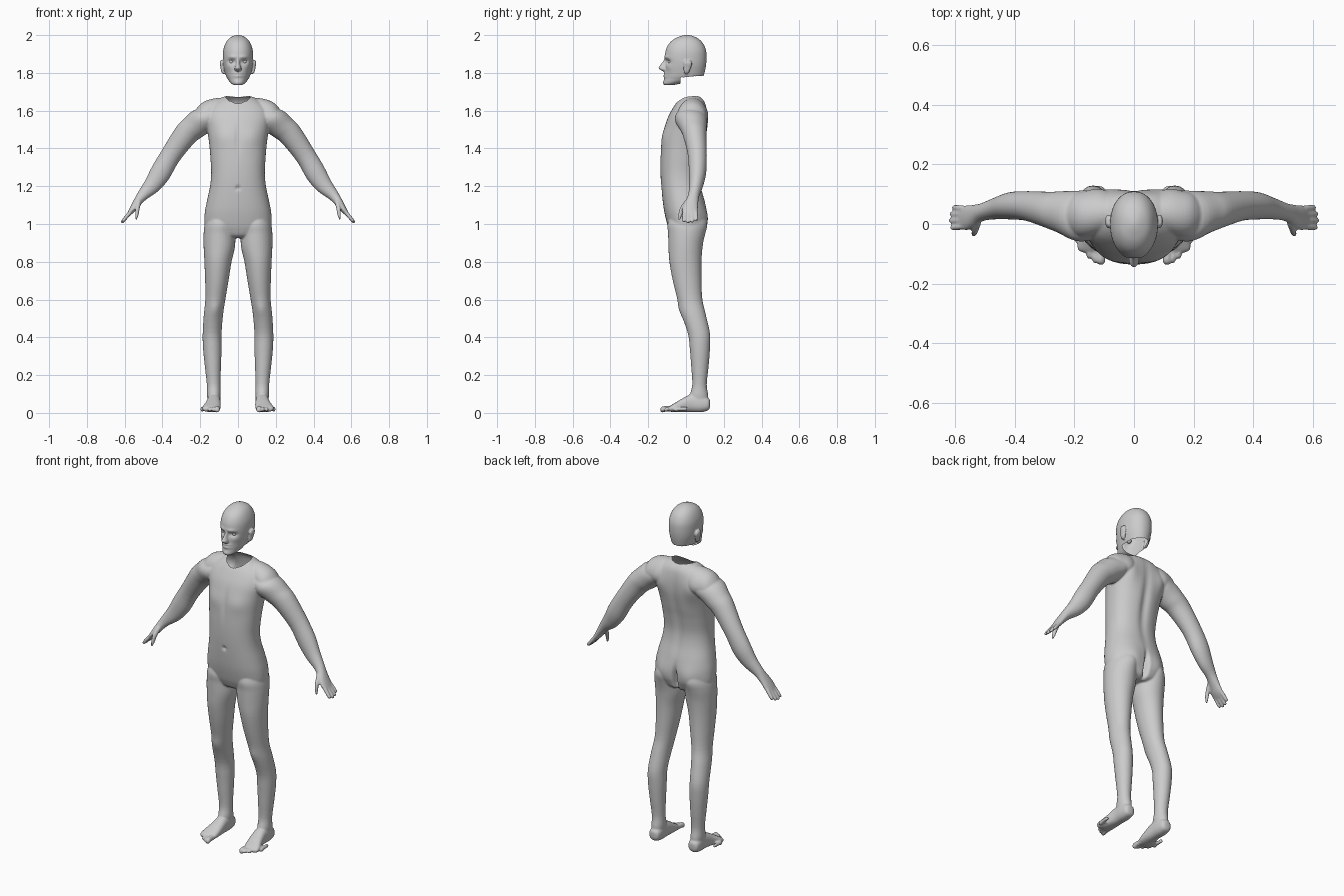
import bpy, bmesh, math
from mathutils import Vector

X, Y, Z = Vector((1, 0, 0)), Vector((0, 1, 0)), Vector((0, 0, 1))


def spline(secs, steps=4):
    p = [Vector(s) for s in secs]
    p = [p[0]] + p + [p[-1]]
    out = []
    for i in range(1, len(p) - 2):
        a, b, c, d = p[i - 1:i + 3]
        for j in range(steps):
            t = j / steps
            out.append(0.5 * (2 * b + (c - a) * t + (2 * a - 5 * b + 4 * c - d) * t * t
                              + (3 * b - a - 3 * c + d) * t ** 3))
    return out + [p[-1]]


def loft(bm, secs, u, v, mirror=True, power=2.0, n=32):
    """Closed tube through sections (x, y, z, radius along u, radius along v)."""
    def se(w):
        return math.copysign(abs(w) ** (2 / power), w)
    for side in ((1, -1) if mirror else (1,)):
        rings = []
        for s in spline(secs):
            ring = []
            for i in range(n):
                a = 2 * math.pi * i / n
                co = (Vector(s[:3]) + u * se(math.cos(a)) * max(s[3], .001)
                      + v * se(math.sin(a)) * max(s[4], .001))
                co.x *= side
                ring.append(bm.verts.new(co))
            rings.append(ring)
        for r, q in zip(rings, rings[1:]):
            for i in range(n):
                j = (i + 1) % n
                bm.faces.new((r[i], r[j], q[j], q[i]))
        bm.faces.new(rings[0][::-1])
        bm.faces.new(rings[-1])


def upright(rows):
    """(z, centre x, half width, front y, back y) -> loft sections."""
    return [(cx, (a + b) / 2, z, w, (b - a) / 2) for z, cx, w, a, b in rows]


def skin(name, bm, voxel, dents, cut):
    """Fuse the parts into one skin, sculpt soft bumps, then open the neck."""
    bmesh.ops.recalc_face_normals(bm, faces=bm.faces)
    me = bpy.data.meshes.new(name)
    bm.to_mesh(me)
    bm.free()
    ob = bpy.data.objects.new(name, me)
    bpy.context.collection.objects.link(ob)
    m = ob.modifiers.new("fuse", 'REMESH')
    m.mode, m.voxel_size = 'VOXEL', voxel
    m = ob.modifiers.new("soften", 'SMOOTH')
    m.factor, m.iterations = 0.5, 4
    dg = bpy.context.evaluated_depsgraph_get()
    baked = bpy.data.meshes.new_from_object(ob.evaluated_get(dg))
    ob.modifiers.clear()
    ob.data = baked
    bm = bmesh.new()
    bm.from_mesh(baked)
    allb = [(Vector((s * c[0], c[1], c[2])), r, o) for c, r, o in dents
            for s in ((1, -1) if c[0] else (1,))]
    for vert in bm.verts:
        p = vert.co.copy()
        for c, r, o in allb:
            q = sum(((p[i] - c[i]) / r[i]) ** 2 for i in range(3))
            if q < 9:
                vert.co.y += o * math.exp(-q)
    bm.normal_update()
    gone = [f for f in bm.faces if cut(f.calc_center_median(), f.normal)]
    bmesh.ops.delete(bm, geom=gone, context='FACES')
    for f in bm.faces:
        f.smooth = True
    bm.to_mesh(baked)
    bm.free()
    return ob


body = bmesh.new()

# Torso
loft(body, upright([
    (.925, 0, .07, -.05, .07), (.94, 0, .12, -.075, .09), (.97, 0, .165, -.09, .10),
    (1.0, 0, .178, -.10, .106), (1.06, 0, .176, -.114, .108), (1.12, 0, .165, -.123, .10),
    (1.2, 0, .148, -.131, .08), (1.27, 0, .142, -.135, .074), (1.35, 0, .146, -.135, .085),
    (1.42, 0, .152, -.13, .10), (1.5, 0, .163, -.116, .113), (1.56, 0, .172, -.098, .115),
    (1.61, 0, .16, -.072, .11), (1.645, 0, .125, -.048, .10), (1.67, 0, .085, -.02, .08),
    (1.682, 0, .04, .0, .06)]), X, Y, mirror=False, power=2.3, n=48)

# Shoulder bridge
loft(body, [(0, .035, 1.59, .05, .08), (.1, .035, 1.59, .068, .078), (.16, .03, 1.578, .075, .078),
            (.2, .03, 1.56, .07, .074), (.235, .03, 1.545, .04, .045)], Y, Z)

# Legs
loft(body, upright([
    (1.06, .09, .06, -.08, .08), (1.0, .095, .08, -.098, .1), (.95, .098, .084, -.095, .098),
    (.88, .099, .083, -.093, .088), (.8, .106, .072, -.088, .082), (.7, .112, .062, -.07, .082),
    (.6, .12, .053, -.045, .087), (.52, .13, .051, -.024, .105), (.42, .137, .05, .01, .127),
    (.34, .136, .049, .02, .127), (.25, .133, .043, .027, .12), (.15, .129, .036, .033, .11),
    (.09, .128, .036, .02, .118), (.04, .128, .028, .03, .115)]), X, Y)

# Feet
loft(body, [(.128, .128, .05, .012, .015), (.128, .118, .046, .03, .032), (.128, .08, .05, .036, .046),
            (.128, .03, .052, .036, .048), (.132, -.02, .04, .041, .036), (.14, -.06, .028, .047, .024),
            (.144, -.085, .022, .045, .015), (.144, -.095, .02, .03, .008)], X, Z, power=2.4)
for i in range(5):
    x, tip, r = .111 + .0195 * i, -.136 + .004 * i * i + .002 * i, .015 if i == 0 else .0105
    loft(body, [(x, tip + .07, .022, r * .8, r), (x, tip + .03, .021, r * .9, r),
                (x, tip + .01, .018, r, r * 1.1), (x, tip, .016, r * .5, r * .5)], X, Z, n=16)

# Arms
ACROSS = Vector((.78, 0, .62))
loft(body, [(.12, .025, 1.59, .05, .07), (.18, .025, 1.555, .073, .084), (.235, .038, 1.51, .07, .072),
            (.28, .046, 1.47, .064, .062), (.355, .06, 1.365, .055, .05), (.41, .061, 1.272, .056, .046),
            (.457, .053, 1.202, .045, .037), (.508, .04, 1.148, .029, .03), (.54, .026, 1.105, .021, .038),
            (.562, .021, 1.073, .016, .042), (.58, .02, 1.05, .01, .036)], ACROSS, Y)

# Fingers and thumb
for y, reach in ((.056, .85), (.034, .98), (.011, 1.03), (-.012, .95)):
    base, tip = Vector((.558, y * .85 + .003, 1.078)), Vector((.556 + .06 * reach, y, 1.08 - .073 * reach))
    loft(body, [(*base.lerp(tip, t), r, r) for t, r in ((0, .010), (.5, .0105), (.9, .009), (1, .004))],
         ACROSS, Y, n=16)
loft(body, [(.52, .01, 1.125, .012, .014), (.531, -.018, 1.085, .013, .014), (.536, -.03, 1.05, .011, .011),
            (.541, -.036, 1.022, .005, .005)], ACROSS, Y, n=16)

# Muscles, shoulder blades, spine, navel, buttocks, knees
skin("body", body, .005, [
    ((.075, -.11, 1.46), (.06, .06, .05), -.008), ((0, -.125, 1.45), (.015, .05, .08), .005),
    ((.115, .11, 1.55), (.05, .06, .07), .016), ((0, .1, 1.38), (.025, .06, .2), -.012),
    ((0, -.13, 1.19), (.012, .03, .012), .008), ((.085, .1, 1.02), (.06, .05, .065), .014),
    ((0, .1, .99), (.012, .07, .065), -.035), ((.12, -.03, .55), (.03, .04, .04), -.006)],
    lambda c, n: c.z > 1.58 and (c.x / .068) ** 2 + ((c.y - .012) / .065) ** 2 < 1)

# Head: skull and jaw
head = bmesh.new()
loft(head, upright([
    (1.735, 0, .018, -.112, -.07), (1.742, 0, .033, -.117, -.035), (1.755, 0, .046, -.116, .02),
    (1.768, 0, .055, -.114, .07), (1.78, 0, .062, -.112, .09), (1.80, 0, .068, -.110, .098),
    (1.84, 0, .077, -.109, .106), (1.88, 0, .08, -.112, .109), (1.92, 0, .078, -.107, .106),
    (1.955, 0, .067, -.09, .091), (1.98, 0, .05, -.062, .067), (1.995, 0, .026, -.028, .037),
    (2.001, 0, .006, -.004, .012)]), X, Y, mirror=False, power=2.15, n=48)

# Nose
loft(head, upright([
    (1.806, 0, .008, -.115, -.09), (1.814, 0, .017, -.131, -.09), (1.826, 0, .017, -.146, -.09),
    (1.845, 0, .011, -.134, -.09), (1.87, 0, .009, -.118, -.09), (1.885, 0, .008, -.11, -.09)]),
    X, Y, mirror=False, n=20)

# Ears
loft(head, [(.074, .002, 1.795, .006, .009), (.08, .003, 1.805, .008, .014), (.083, .006, 1.83, .010, .02),
            (.086, .008, 1.852, .011, .023), (.084, .009, 1.868, .008, .014)], X, Y, n=20)

# Eye sockets, brows, cheeks, lips and chin
skin("head", head, .0035, [
    ((.033, -.10, 1.86), (.022, .03, .013), .013), ((.03, -.105, 1.884), (.025, .03, .01), -.005),
    ((.048, -.085, 1.83), (.022, .03, .018), -.004), ((0, -.115, 1.79), (.026, .03, .016), -.010),
    ((0, -.12, 1.791), (.024, .04, .0035), .006), ((0, -.115, 1.75), (.022, .03, .012), -.005),
    ((.085, .006, 1.84), (.014, .02, .02), .004)],
    lambda c, n: c.z < 1.79 and c.y > -.03 and n.z < -.45)

# Eyeballs
for side, word in ((1, "left"), (-1, "right")):
    bpy.ops.mesh.primitive_uv_sphere_add(segments=24, ring_count=16, radius=.0135,
                                         location=(side * .033, -.081, 1.86))
    bpy.context.object.name = word + "_eye"
    bpy.ops.object.shade_smooth()
